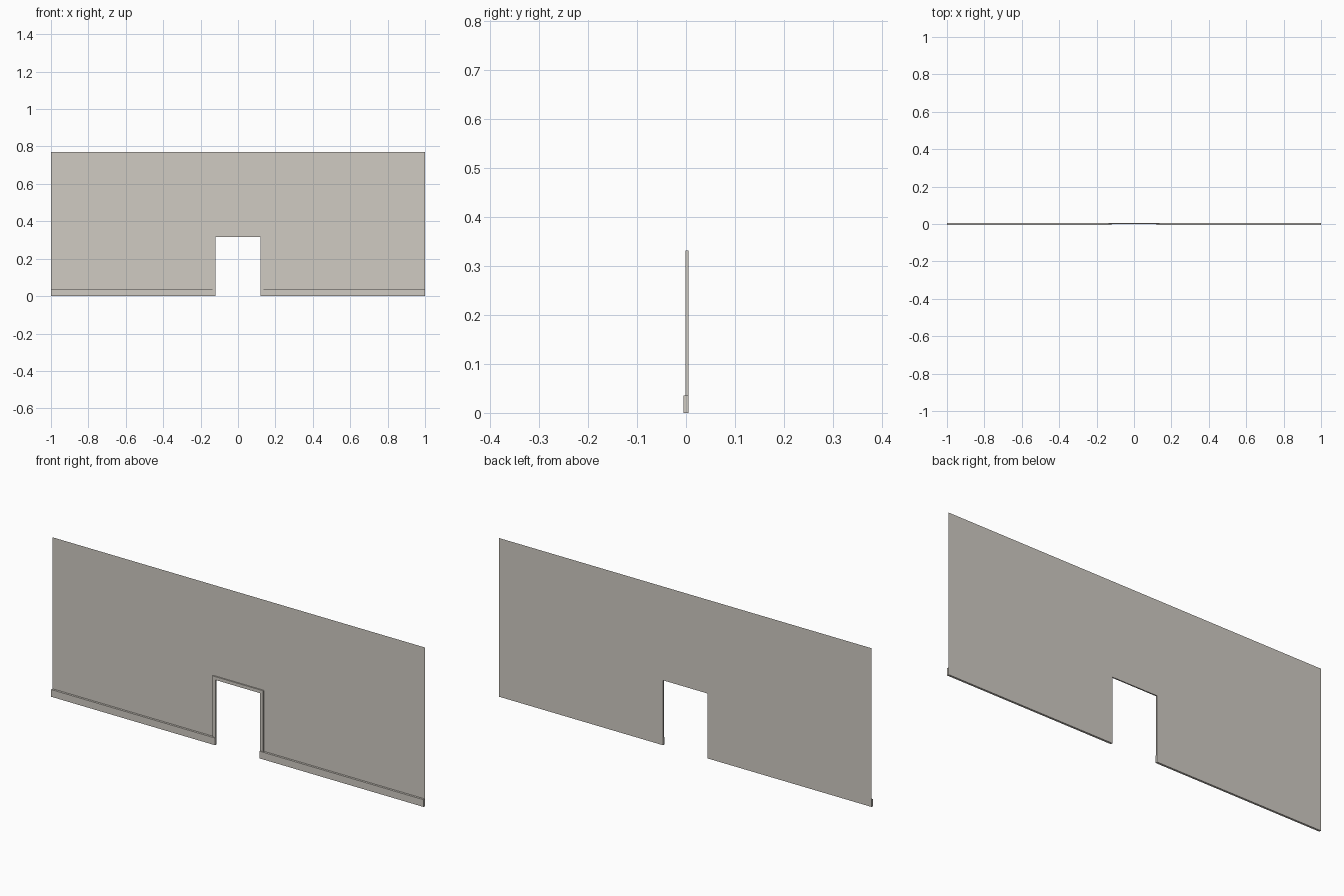
import bpy, bmesh

if "Cube" in bpy.data.objects:
    bpy.data.objects.remove(bpy.data.objects["Cube"])

# Shared measurements
HALF_W, WALL_H = 1.0, 0.77
DOOR_X, DOOR_Z = 0.12, 0.315
TRIM_X, TRIM_Z = 0.136, 0.331
BASE_H = 0.035
BACK_Y, TRIM_Y, BASE_Y = 0.005, -0.001, -0.005

plaster = bpy.data.materials.new("warm grey plaster")
plaster.diffuse_color = (0.63, 0.60, 0.545, 1.0)
plaster.use_nodes = True
plaster.node_tree.nodes["Principled BSDF"].inputs["Base Color"].default_value = plaster.diffuse_color


def extruded_profile(name, points, depth):
    """Flat x/z outline at the wall plane, optionally pulled towards the front."""
    bm = bmesh.new()
    face = bm.faces.new([bm.verts.new((x, BACK_Y, z)) for x, z in points])
    face.normal_update()
    if depth > 0:
        new = bmesh.ops.extrude_face_region(bm, geom=[face])["geom"]
        verts = [g for g in new if isinstance(g, bmesh.types.BMVert)]
        bmesh.ops.translate(bm, verts=verts, vec=(0, -depth, 0))
        # open at the back, where the part meets the wall sheet
        hidden = [f for f in bm.faces
                  if all(abs(v.co.y - BACK_Y) < 1e-6 for v in f.verts)]
        bmesh.ops.delete(bm, geom=hidden, context='FACES_ONLY')
        bmesh.ops.recalc_face_normals(bm, faces=bm.faces[:])
    # make the front faces point to -y
    bm.normal_update()
    front = min(bm.faces, key=lambda f: f.calc_center_median().y)
    if front.normal.y > 0:
        bmesh.ops.reverse_faces(bm, faces=bm.faces[:])
    mesh = bpy.data.meshes.new(name)
    bm.to_mesh(mesh)
    bm.free()
    mesh.materials.append(plaster)
    obj = bpy.data.objects.new(name, mesh)
    bpy.context.collection.objects.link(obj)
    return obj


def arch(outer_x, outer_z, inner_x, inner_z):
    """Outline of a rectangle with a doorway cut from its bottom edge."""
    return [(-outer_x, 0), (-inner_x, 0), (-inner_x, inner_z), (inner_x, inner_z),
            (inner_x, 0), (outer_x, 0), (outer_x, outer_z), (-outer_x, outer_z)]


# Thin wall sheet with doorway
extruded_profile("wall", arch(HALF_W, WALL_H, DOOR_X, DOOR_Z), 0)

# Raised trim around the doorway
extruded_profile("door_trim", arch(TRIM_X, TRIM_Z, DOOR_X, DOOR_Z), BACK_Y - TRIM_Y)

# Skirting boards on both sides of the doorway
for side, s in (("left", -1), ("right", 1)):
    a, b = s * DOOR_X, s * HALF_W
    extruded_profile("skirting_" + side,
                     [(a, 0), (b, 0), (b, BASE_H), (a, BASE_H)], BACK_Y - BASE_Y)
